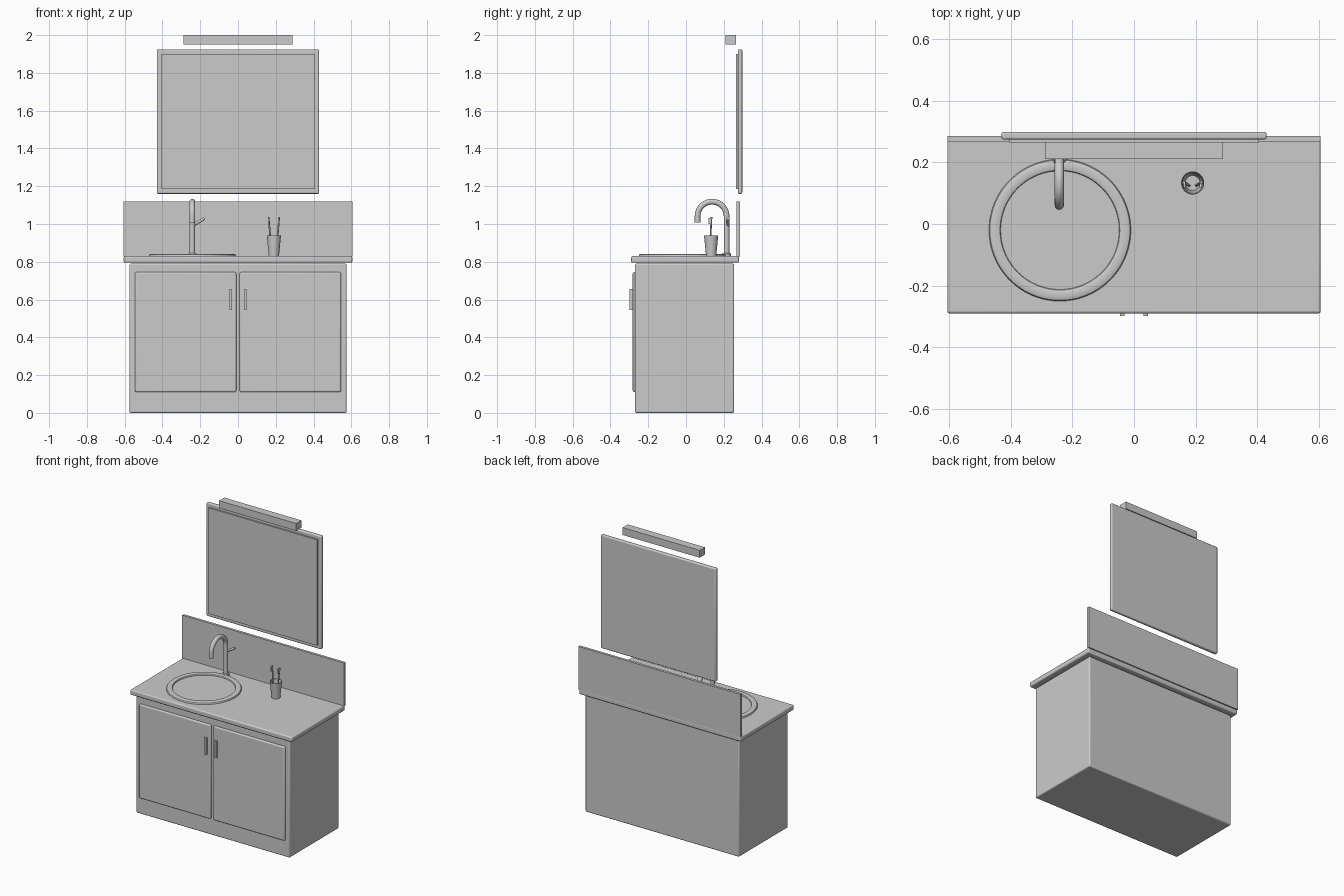
import bpy, math
from mathutils import Vector

if "Cube" in bpy.data.objects:
    bpy.data.objects.remove(bpy.data.objects["Cube"])


def smooth(ob):
    bpy.ops.object.select_all(action='DESELECT')
    bpy.context.view_layer.objects.active = ob
    ob.select_set(True)
    bpy.ops.object.shade_smooth_by_angle(angle=math.radians(35))


def box(name, x, y, z, bevel=0.0):
    """Box from (min, max) pairs, with optional rounded edges."""
    bpy.ops.mesh.primitive_cube_add(size=1)
    ob = bpy.context.object
    ob.name = name
    for v in ob.data.vertices:
        v.co = [r[0] if c < 0 else r[1] for c, r in zip(v.co, (x, y, z))]
    if bevel:
        m = ob.modifiers.new("bevel", 'BEVEL')
        m.width, m.segments = bevel, 3
        smooth(ob)
    return ob


def lathe(name, profile, location, steps=64):
    """Revolve (radius, height) points around z; radius 0 closes the end."""
    verts, rings, faces = [], [], []
    for r, z in profile:
        n = 1 if r == 0 else steps
        rings.append([len(verts) + i % n for i in range(steps)])
        verts += [(r * math.cos(2 * math.pi * i / steps),
                   r * math.sin(2 * math.pi * i / steps), z) for i in range(n)]
    for a, b in zip(rings, rings[1:]):
        for i in range(steps):
            j = (i + 1) % steps
            faces.append(list(dict.fromkeys((a[i], a[j], b[j], b[i]))))
    me = bpy.data.meshes.new(name)
    me.from_pydata(verts, [], faces)
    ob = bpy.data.objects.new(name, me)
    bpy.context.collection.objects.link(ob)
    ob.location = location
    smooth(ob)
    return ob


def tube(name, points, radius):
    """Round pipe along a list of points."""
    cu = bpy.data.curves.new(name, 'CURVE')
    cu.dimensions = '3D'
    cu.bevel_depth, cu.bevel_resolution, cu.use_fill_caps = radius, 6, True
    sp = cu.splines.new('POLY')
    sp.points.add(len(points) - 1)
    for p, co in zip(sp.points, points):
        p.co = (*co, 1)
    ob = bpy.data.objects.new(name, cu)
    bpy.context.collection.objects.link(ob)
    bpy.ops.object.select_all(action='DESELECT')
    bpy.context.view_layer.objects.active = ob
    ob.select_set(True)
    bpy.ops.object.convert(target='MESH')
    smooth(bpy.context.object)
    return bpy.context.object


# Cabinet, counter and backsplash
box("cabinet", (-0.575, 0.575), (-0.27, 0.255), (0, 0.79), 0.008)
box("countertop", (-0.605, 0.605), (-0.29, 0.28), (0.795, 0.83), 0.008)
box("backsplash", (-0.605, 0.605), (0.268, 0.285), (0.828, 1.12))

# Doors and handles
for side, s in (("left", -1), ("right", 1)):
    box(side + "_door", sorted((s * 0.009, s * 0.545)), (-0.282, -0.262), (0.11, 0.745), 0.008)
    box(side + "_handle", sorted((s * 0.031, s * 0.045)), (-0.298, -0.278), (0.545, 0.657))

# Mirror and lamp
box("mirror_frame", (-0.43, 0.43), (0.274, 0.298), (1.16, 1.925), 0.007)
box("mirror_glass", (-0.405, 0.405), (0.264, 0.28), (1.185, 1.9))
box("mirror_lamp", (-0.288, 0.288), (0.21, 0.265), (1.95, 2.0))

# Sink: raised rim around a shallow floor
lathe("sink", [(0, 0.826), (0.23, 0.826), (0.23, 0.834), (0.227, 0.839), (0.22, 0.842),
               (0.198, 0.842), (0.194, 0.840), (0.192, 0.836), (0.192, 0.832), (0, 0.832)],
      (-0.24, -0.02, 0), 96)

# Faucet: base, gooseneck spout and lever
fx, fy = -0.242, 0.215
lathe("faucet_base", [(0, 0.828), (0.023, 0.828), (0.023, 0.842), (0.019, 0.847), (0, 0.847)],
      (fx, fy, 0), 32)
arc = [(fx, 0.138 + 0.077 * math.cos(math.pi * i / 24), 1.041 + 0.077 * math.sin(math.pi * i / 24))
       for i in range(25)]
tube("faucet_spout", [(fx, fy, 0.84)] + arc + [(fx, 0.061, 1.008)], 0.015)
tube("faucet_lever", [(fx, fy + 0.008, 0.99), (-0.178, fy + 0.008, 1.03)], 0.008)

# Tumbler, hollow
cx, cy = 0.19, 0.133
lathe("tumbler", [(0, 0.83), (0.027, 0.83), (0.0375, 0.938), (0.036, 0.94), (0.034, 0.938),
                  (0.024, 0.838), (0, 0.838)], (cx, cy, 0), 32)

# Toothbrushes leaning apart in the tumbler
for side, s in (("left", -1), ("right", 1)):
    low = Vector((cx + s * 0.012, cy - 0.008, 0.842))
    high = Vector((cx + s * 0.028, cy + 0.002, 1.036))
    tube(side + "_brush_handle", [low, low.lerp(high, 0.75), high], 0.0045)
    h = low.lerp(high, 0.9)
    box(side + "_brush_bristles", (h.x - 0.004, h.x + 0.004), (h.y - 0.015, h.y),
        (h.z - 0.016, h.z + 0.016))
